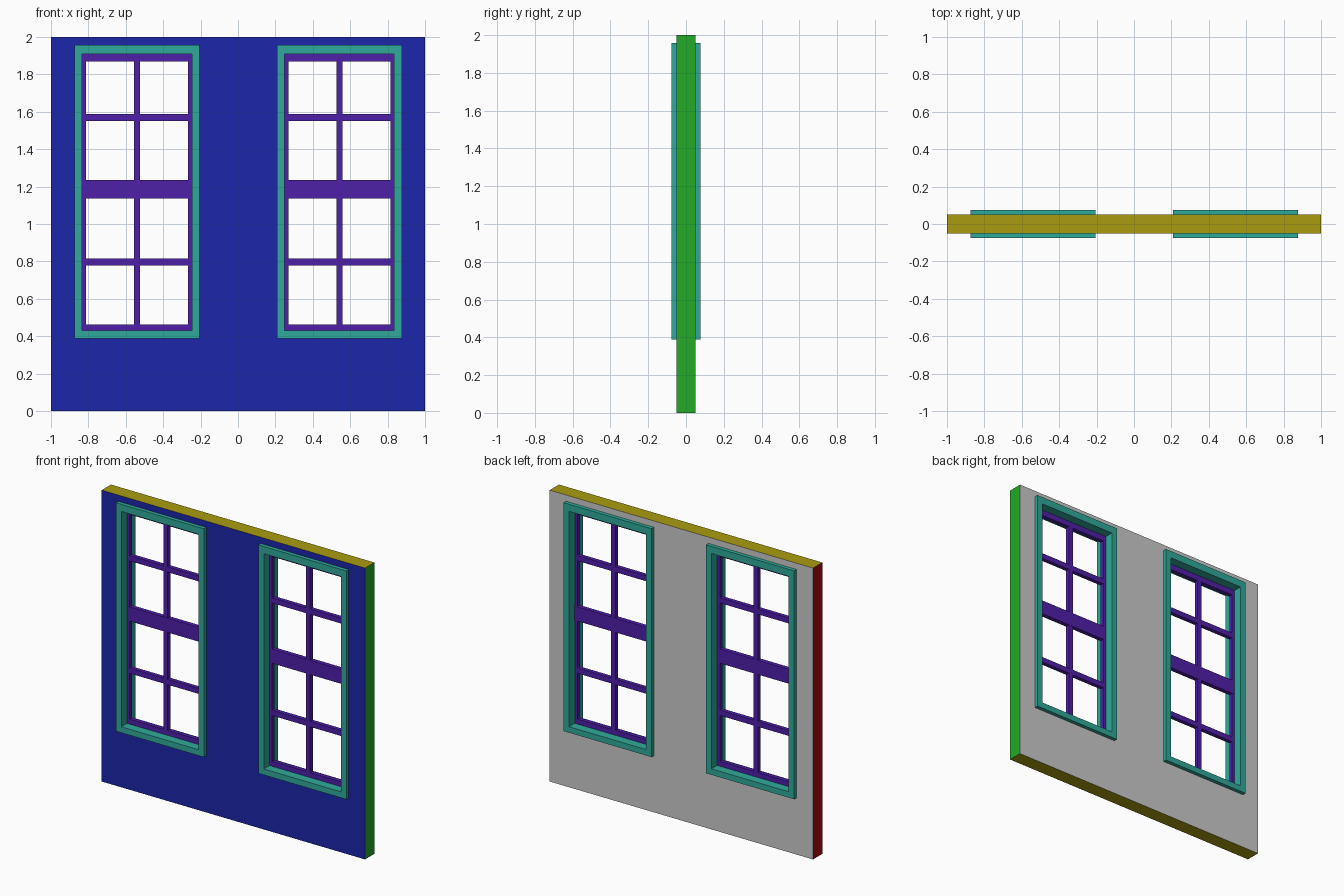
import bpy, bmesh
from mathutils import Matrix, Vector

if "Cube" in bpy.data.objects:
    bpy.data.objects.remove(bpy.data.objects["Cube"])

WINDOWS = (("left", -0.54), ("right", 0.542))   # window centres
Z_LOW, Z_HIGH = 0.43, 1.908       # window opening inside the frame
HALF_W = 0.293                    # half width of the opening
TRIM = 0.041                      # frame border width
SASH_Y = 0.014                    # half depth of sash and bars


def material(name, rgb):
    m = bpy.data.materials.new(name)
    m.diffuse_color = (*rgb, 1)
    m.use_nodes = True
    m.node_tree.nodes["Principled BSDF"].inputs["Base Color"].default_value = m.diffuse_color
    return m


def add_box(bm, x0, x1, y0, y1, z0, z1):
    mat = (Matrix.Translation(((x0 + x1) / 2, (y0 + y1) / 2, (z0 + z1) / 2))
           @ Matrix.Diagonal((x1 - x0, y1 - y0, z1 - z0, 1)))
    bmesh.ops.create_cube(bm, size=1, matrix=mat)


def add_ring(bm, w_out, w_in, z_out, z_in, half_y):
    # rectangular frame with clean mitred corners
    def loop(w, z, y):
        return [bm.verts.new(p) for p in
                ((-w, y, z[0]), (w, y, z[0]), (w, y, z[1]), (-w, y, z[1]))]
    loops = [loop(w_out, z_out, -half_y), loop(w_in, z_in, -half_y),
             loop(w_in, z_in, half_y), loop(w_out, z_out, half_y)]
    for k in range(4):
        a, b = loops[k], loops[(k + 1) % 4]
        for i in range(4):
            j = (i + 1) % 4
            bm.faces.new((a[i], a[j], b[j], b[i]))
    bmesh.ops.recalc_face_normals(bm, faces=bm.faces)


def to_mesh(bm, name, mats=()):
    me = bpy.data.meshes.new(name)
    bm.to_mesh(me)
    bm.free()
    for m in mats:
        me.materials.append(m)
    return me


def place(name, me, x=0):
    ob = bpy.data.objects.new(name, me)
    ob.location.x = x
    bpy.context.collection.objects.link(ob)
    return ob


# wall, one colour per side
grey = material("wall_back", (0.53, 0.53, 0.53))
blue = material("wall_front", (0.012, 0.019, 0.4))
green = material("wall_right", (0.017, 0.4, 0.02))
red = material("wall_left", (0.4, 0.002, 0.005))
olive = material("wall_edge", (0.4, 0.33, 0.005))
bm = bmesh.new()
add_box(bm, -1, 1, -0.05, 0.05, 0, 2)
bm.normal_update()
sides = [((0, 1, 0), 0), ((0, -1, 0), 1), ((1, 0, 0), 2),
         ((-1, 0, 0), 3), ((0, 0, 1), 4), ((0, 0, -1), 4)]
for f in bm.faces:
    f.material_index = max(sides, key=lambda s: f.normal.dot(Vector(s[0])))[1]
wall = place("wall", to_mesh(bm, "wall", (grey, blue, green, red, olive)))

# openings hidden behind the frames
bm = bmesh.new()
inset = TRIM / 2
for _, x in WINDOWS:
    add_box(bm, x - HALF_W - inset, x + HALF_W + inset, -0.2, 0.2,
            Z_LOW - inset, Z_HIGH + inset)
cutter = place("opening_cutter", to_mesh(bm, "opening_cutter", (grey,)))
cutter.hide_render = True
cutter.hide_viewport = True
cut = wall.modifiers.new("openings", 'BOOLEAN')
cut.operation = 'DIFFERENCE'
cut.solver = 'EXACT'
cut.object = cutter

# window frame
bm = bmesh.new()
add_ring(bm, HALF_W + TRIM, HALF_W, (Z_LOW - TRIM, Z_HIGH + TRIM + 0.008),
         (Z_LOW, Z_HIGH), 0.076)
frame = to_mesh(bm, "window_frame", (material("frame_teal", (0.03, 0.4, 0.33)),))

# sash with border, meeting rail and glazing bars
bm = bmesh.new()
add_ring(bm, HALF_W + 0.004, 0.273, (Z_LOW - 0.004, Z_HIGH + 0.004),
         (0.464, 1.869), SASH_Y)
for z0, z1 in ((0.778, 0.815), (1.55, 1.587)):
    add_box(bm, -0.275, 0.275, -SASH_Y, SASH_Y, z0, z1)
add_box(bm, -HALF_W, HALF_W, -SASH_Y - 0.001, SASH_Y + 0.001, 1.137, 1.235)
add_box(bm, -0.016, 0.016, -SASH_Y, SASH_Y, 0.46, 1.875)
sash = to_mesh(bm, "window_sash", (material("sash_purple", (0.08, 0.014, 0.4)),))

for side, x in WINDOWS:
    place(side + "_window_frame", frame, x)
    place(side + "_window_sash", sash, x)
